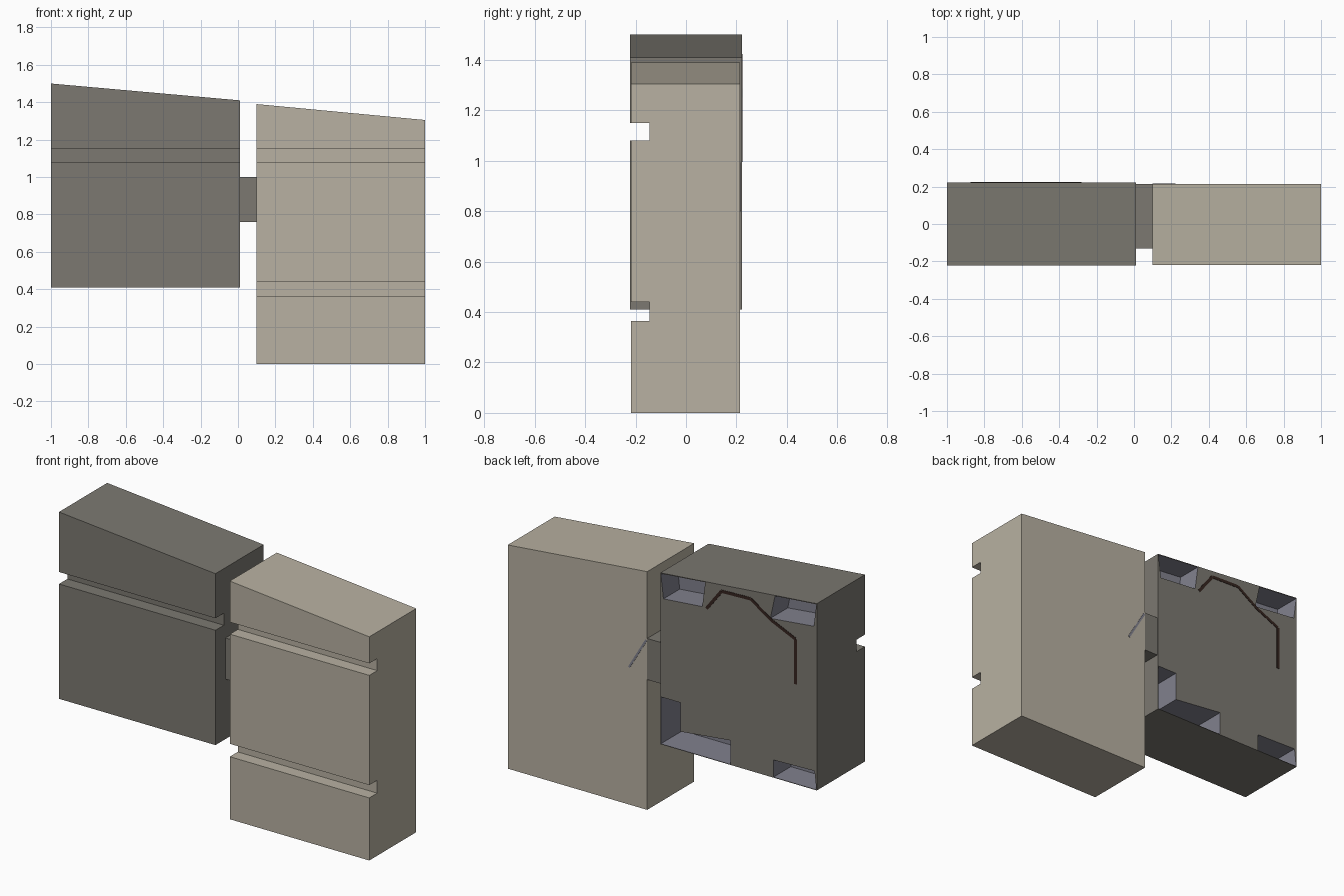
import bpy, bmesh
from mathutils import Vector

if "Cube" in bpy.data.objects:
    bpy.data.objects.remove(bpy.data.objects["Cube"])


def material(name, rgb):
    m = bpy.data.materials.new(name)
    m.diffuse_color = (*rgb, 1)
    m.use_nodes = True
    m.node_tree.nodes["Principled BSDF"].inputs["Base Color"].default_value = m.diffuse_color
    return m


DARK = material("dark_stone", (0.20, 0.19, 0.165))
TAN = material("tan_stone", (0.48, 0.44, 0.36))
BROWN = material("dark_brown", (0.035, 0.018, 0.014))
GREY = material("blue_grey", (0.22, 0.22, 0.27))


def prism(name, ring_a, ring_b, mat=None):
    """Closed solid between two matching rings of 3D points."""
    bm = bmesh.new()
    a = [bm.verts.new(p) for p in ring_a]
    b = [bm.verts.new(p) for p in ring_b]
    bm.faces.new(a)
    bm.faces.new(b[::-1])
    for i in range(len(a)):
        j = (i + 1) % len(a)
        bm.faces.new((a[j], a[i], b[i], b[j]))
    bmesh.ops.recalc_face_normals(bm, faces=bm.faces)
    me = bpy.data.meshes.new(name)
    bm.to_mesh(me)
    bm.free()
    ob = bpy.data.objects.new(name, me)
    bpy.context.collection.objects.link(ob)
    if mat:
        me.materials.append(mat)
    return ob


def block(name, x0, x1, y0, y1, base, top0, top1, grooves, mat):
    """Block with a sloping top and rectangular grooves along the front."""
    def ring(x, top):
        pts = [(y1, top), (y1, base), (y0, base)]
        for lo, hi in grooves:
            pts += [(y0, lo), (-0.145, lo), (-0.145, hi), (y0, hi)]
        return [(x, y, z) for y, z in pts + [(y0, top)]]
    return prism(name, ring(x0, top0), ring(x1, top1), mat)


def back_panel(name, xz, y0, y1, mat=None):
    """Outline in the x-z plane extruded along y."""
    return prism(name, [(x, y0, z) for x, z in xz], [(x, y1, z) for x, z in xz], mat)


def strip(name, p, q, y, width, mat):
    """Thin straight band lying on a back face."""
    p, q = Vector(p), Vector(q)
    d = (q - p).normalized()
    n = Vector((-d.y, d.x)) * width / 2
    return back_panel(name, [p + n, q + n, q - n, p - n], y - 0.003, y + 0.002, mat)


# Two main blocks
BACK = 0.222
left = block("left_block", -1, 0.01, -BACK, BACK, 0.41, 1.5, 1.41, [(1.08, 1.15)], DARK)
block("right_block", 0.10, 1, -0.218, 0.215, 0, 1.39, 1.305,
      [(0.365, 0.44), (1.08, 1.15)], TAN)

# Connector between the blocks
back_panel("connector", [(0.01, 0.76), (0.10, 0.76), (0.10, 1.0), (0.01, 1.0)],
           -0.13, 0.215, DARK)

# Corner pockets in the back of the left block
pockets = [
    ([(0.007, 1.406), (-0.28, 1.432), (-0.26, 1.285), (-0.01, 1.263)], 0.15),
    ([(-0.73, 1.472), (-0.70, 1.334), (-0.98, 1.363), (-0.997, 1.495)], 0.16),
    ([(0.007, 0.413), (0.007, 0.687), (-0.12, 0.687), (-0.12, 0.518),
      (-0.443, 0.553), (-0.443, 0.413)], 0.20),
    ([(-0.72, 0.413), (-0.72, 0.513), (-0.985, 0.52), (-0.997, 0.413)], 0.16),
]
for outline, depth in pockets:
    cutter = back_panel("pocket_cutter", outline, BACK - depth, BACK + 0.05, GREY)
    cutter.hide_render = True
    mod = left.modifiers.new("pocket", 'BOOLEAN')
    mod.operation, mod.solver, mod.object = 'DIFFERENCE', 'EXACT', cutter
    mod.material_mode = 'TRANSFER'
    bpy.context.view_layer.objects.active = left
    bpy.ops.object.modifier_apply(modifier=mod.name)
    bpy.data.objects.remove(cutter)

# Arched brown band on the back of the left block
arch = [(-0.288, 1.281), (-0.385, 1.408), (-0.573, 1.414), (-0.708, 1.325),
        (-0.864, 1.256), (-0.864, 0.994)]
for i, (p, q) in enumerate(zip(arch, arch[1:])):
    strip(f"arch_band_{i + 1}", p, q, BACK, 0.018, BROWN)

# Diagonal sliver on the back of the right block
strip("diagonal_sliver", (0.105, 0.99), (0.217, 0.802), 0.215, 0.012, GREY)
